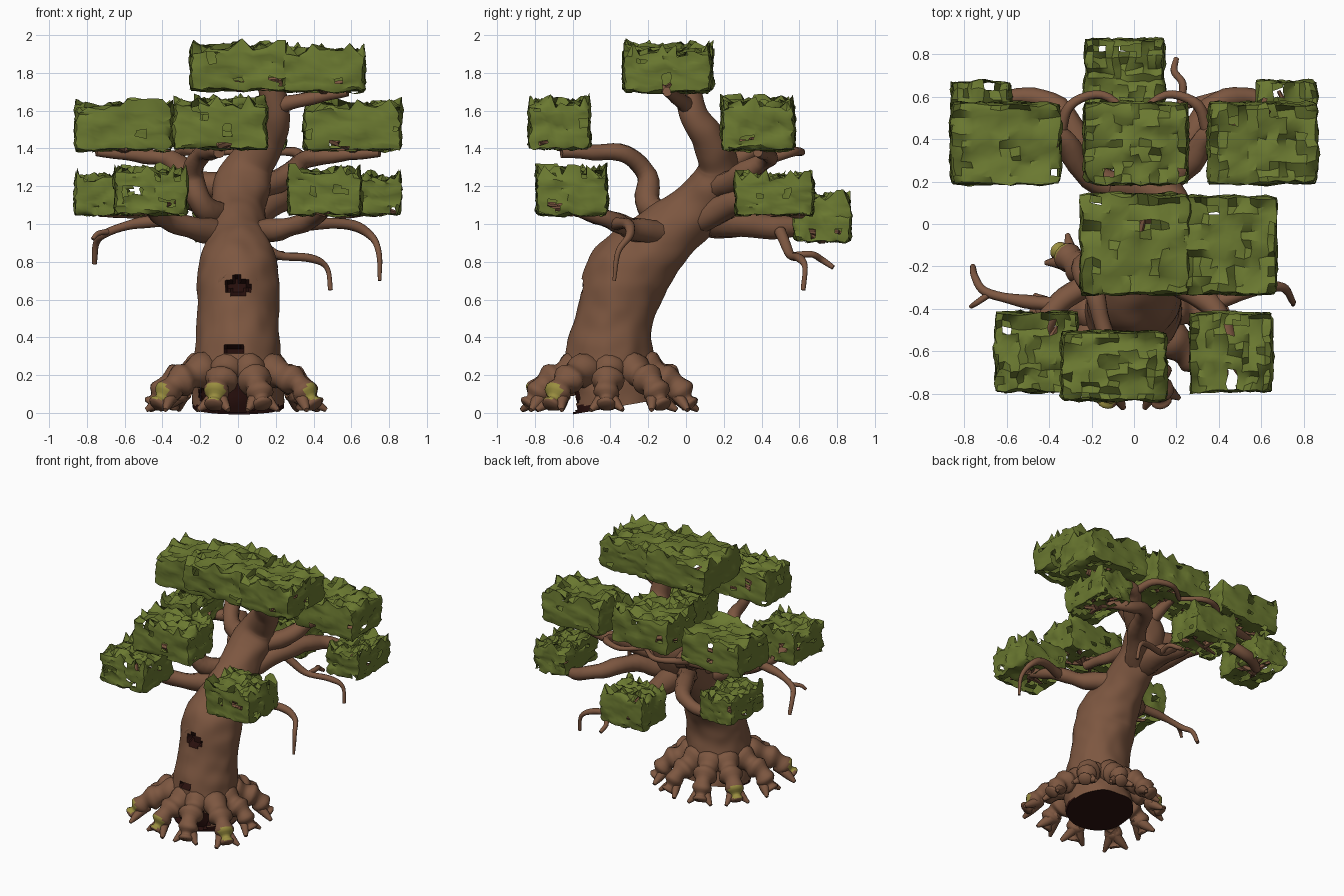
import bpy, bmesh, math, random
from mathutils import Vector, noise

if "Cube" in bpy.data.objects:
    bpy.data.objects.remove(bpy.data.objects["Cube"])

random.seed(7)


def mat(name, rgb):
    m = bpy.data.materials.new(name)
    m.diffuse_color = (*rgb, 1)
    m.use_nodes = True
    m.node_tree.nodes["Principled BSDF"].inputs["Base Color"].default_value = m.diffuse_color
    return m


BARK = mat("bark brown", (0.205, 0.095, 0.052))
LEAF = mat("leaf green", (0.145, 0.19, 0.03))
DARK = mat("hollow dark red", (0.022, 0.005, 0.004))
NAIL = mat("root tip olive", (0.32, 0.27, 0.05))


def finish(bm, name, mats, angle=50):
    me = bpy.data.meshes.new(name)
    bm.to_mesh(me)
    bm.free()
    ob = bpy.data.objects.new(name, me)
    bpy.context.collection.objects.link(ob)
    for m in mats:
        me.materials.append(m)
    bpy.ops.object.select_all(action='DESELECT')
    ob.select_set(True)
    bpy.context.view_layer.objects.active = ob
    bpy.ops.object.shade_smooth_by_angle(angle=math.radians(angle))
    return ob


def spline(pts, steps):
    """Catmull-Rom through points of any dimension."""
    p = [Vector(q) for q in pts]
    p = [p[0] * 2 - p[1]] + p + [p[-1] * 2 - p[-2]]
    out = []
    for i in range(1, len(p) - 2):
        a, b, c, d = p[i - 1:i + 3]
        for s in range(steps):
            t = s / steps
            out.append(0.5 * (2 * b + (c - a) * t + (2 * a - 5 * b + 4 * c - d) * t * t
                              + (3 * b - a - 3 * c + d) * t ** 3))
    return out + [p[-2]]


def tube_mesh(path, radii, sides, lump=0.0):
    """Skin rings along a path; radii are (side, depth) pairs."""
    bm = bmesh.new()
    rings, u = [], None
    n = len(path)
    for i, c in enumerate(path):
        t = (path[min(i + 1, n - 1)] - path[max(i - 1, 0)]).normalized()
        if u is None:
            u = Vector((1, 0, 0)) if abs(t.x) < 0.8 else Vector((0, 1, 0))
        u = (u - t * u.dot(t)).normalized()
        v = t.cross(u)
        ring = []
        for k in range(sides):
            a = 2 * math.pi * k / sides
            q = c + u * math.cos(a) * radii[i][0] + v * math.sin(a) * radii[i][1]
            q += (q - c) * noise.noise(q * 9) * lump
            ring.append(bm.verts.new(q))
        rings.append(ring)
    for a, b in zip(rings, rings[1:]):
        for k in range(sides):
            j = (k + 1) % sides
            bm.faces.new((a[k], a[j], b[j], b[k]))
    bm.faces.new(rings[0][::-1])
    bm.faces.new(rings[-1])
    return bm


def branch(name, pts, r0, r1, sides=10, steps=5):
    path = spline(pts, steps)
    n = len(path) - 1
    rad = [(r0 + (r1 - r0) * i / n,) * 2 for i in range(n + 1)]
    return finish(tube_mesh(path, rad, sides, 0.25), name, [BARK])


# Trunk: x, y, z, half width, half depth
trunk = [(0, -.38, .03, .24, .23), (0, -.41, .22, .235, .24), (0, -.375, .5, .215, .205),
         (0, -.30, .74, .215, .22), (0, -.13, .92, .16, .175), (0, .04, 1.07, .145, .15),
         (.02, .14, 1.2, .15, .125), (.07, .17, 1.32, .125, .105), (.16, .12, 1.45, .095, .09),
         (.2, .04, 1.58, .075, .075), (.17, 0, 1.76, .07, .07)]
sp = spline([Vector(t) for t in trunk], 14)
bm = tube_mesh([Vector(s[:3]) for s in sp], [(s[3], s[4]) for s in sp], 96, 0.06)
# Hollows: centre x, z, half width, half height (front faces only)
hollows = [(0, .67, .07, .052), (-.02, .34, .055, .032), (-.02, .1, .19, .1)]
push = set()
for f in bm.faces:
    c = f.calc_center_median()
    if c.z < .04:
        f.material_index = 1
    if c.y > -.4:
        continue
    for x, z, w, h in hollows:
        if ((c.x - x) / w) ** 2 + ((c.z - z) / h) ** 2 < 1:
            f.material_index = 1
            push.update(f.verts)
for v in push:
    if all(f.material_index for f in v.link_faces):
        v.co.y += .05
finish(bm, "trunk", [BARK, DARK])

# Brow ridge around the upper hollow
ring = [(.1 * math.cos(a), -.505 - .01 * math.sin(a), .67 + .08 * math.sin(a))
        for a in [i * math.pi / 6 for i in range(13)]]
branch("hollow_rim", ring, .016, .016, 8, 3)

# Roots: tip x, tip y, has an olive tip
roots = [(-.13, -.84, 1), (.13, -.84, 0), (-.43, -.72, 1), (.41, -.72, 1), (-.46, -.42, 0),
         (.42, -.42, 0), (-.36, -.12, 1), (.36, -.12, 0), (-.14, .03, 0), (.14, .03, 0)]
for i, (x, y, olive) in enumerate(roots):
    hub = Vector((x * .3, -.40 + (y + .40) * .3, 0))
    tip = Vector((x, y, 0))
    out = tip - hub
    side = Vector((-out.y, out.x, 0)).normalized()
    pts = [hub + out * s + Vector((0, 0, z)) for s, z in
           ((.1, .24), (.45, .19), (.7, .15), (.88, .08), (1.0, .035))]
    path = spline(pts, 6)
    n = len(path) - 1
    rad = [(.085 - .05 * (k / n) ** 1.5 + .012 * math.sin(k * .9),) * 2 for k in range(n + 1)]
    bm = tube_mesh(path, rad, 14, 0.2)
    spot = pts[3] + Vector((0, 0, .03)) + out.normalized() * .03
    for v in bm.verts:
        v.co.z = max(v.co.z, .012)
    for f in bm.faces:
        if olive and (f.calc_center_median() - spot).length < .055:
            f.material_index = 1
    finish(bm, f"root_{i}", [BARK, NAIL])
    # forked toes
    for s in (-1, 1):
        a = pts[2] - Vector((0, 0, .04))
        b = hub + out * .9 + side * s * .05 + Vector((0, 0, .05))
        c = hub + out * 1.02 + side * s * .085 + Vector((0, 0, .015))
        branch(f"root_toe_{i}_{s}", [a, b, c], .045, .012, 8, 4)

# Mirrored limbs
for s, side in ((-1, "left"), (1, "right")):
    branch(f"{side}_front_branch", [(s * .06, -.12, .95), (s * .22, -.28, .97),
           (s * .38, -.40, 1.02), (s * .47, -.6, 1.08)], .075, .035)
    branch(f"{side}_back_lower_branch", [(s * .05, .08, 1.02), (s * .22, .3, 1.13),
           (s * .36, .55, 1.12), (s * .55, .6, 1.07), (s * .72, .5, 1.07)], .08, .028)
    branch(f"{side}_back_upper_branch", [(s * .05, .15, 1.18), (s * .24, .26, 1.24),
           (s * .35, .42, 1.34), (s * .5, .44, 1.36), (s * .75, .38, 1.38)], .075, .025)
    branch(f"{side}_back_arc", [(s * .35, .42, 1.34), (s * .3, .56, 1.38), (s * .15, .61, 1.38),
           (0, .5, 1.38)], .03, .015)

# Single limbs and drooping twigs
limbs = [
    ("front_curl_branch", [(-.05, -.02, 1.02), (-.19, -.2, 1.1), (-.24, -.21, 1.26),
                           (-.19, -.32, 1.37), (-.14, -.5, 1.38), (-.1, -.66, 1.38)], .075, .03),
    ("rear_branch", [(0, .08, 1.04), (0, .3, 1.0), (-.02, .55, .98), (-.05, .72, 1.0)], .1, .035),
    ("centre_rear_branch", [(.05, .17, 1.28), (.02, .3, 1.36), (0, .42, 1.41)], .06, .03),
    ("top_branch", [(.18, .02, 1.62), (.36, -.04, 1.66), (.58, -.1, 1.7)], .05, .025),
    ("left_droop", [(-.36, -.38, 1.02), (-.55, -.36, 1.0), (-.7, -.32, .95), (-.75, -.25, .9),
                    (-.76, -.2, .79)], .034, .012),
    ("left_droop_fork", [(-.68, -.33, .96), (-.74, -.37, .95), (-.77, -.39, .92)], .018, .01),
    ("right_droop", [(.36, -.38, 1.0), (.58, -.31, 1.0), (.7, -.3, .94), (.745, -.36, .85),
                     (.75, -.38, .7)], .034, .01),
    ("rear_droop", [(.05, .5, .96), (.2, .55, .84), (.38, .6, .82), (.47, .63, .77),
                    (.49, .62, .65)], .03, .012),
    ("rear_droop_fork", [(.22, .56, .83), (.23, .66, .84), (.19, .72, .81), (.2, .78, .77)],
     .024, .012)]
for name, pts, r0, r1 in limbs:
    branch(name, pts, r0, r1)


# Foliage: ragged hollow boxes with punched gaps and a mostly open base
def foliage(name, x0, x1, y0, y1, z0, z1):
    bm = bmesh.new()
    bmesh.ops.create_cube(bm, size=1)
    bmesh.ops.subdivide_edges(bm, edges=bm.edges[:], cuts=10, use_grid_fill=True)
    ctr = Vector(((x0 + x1) / 2, (y0 + y1) / 2, (z0 + z1) / 2))
    dim = Vector((x1 - x0, y1 - y0, z1 - z0))
    gone = []
    for f in bm.faces:
        c = f.calc_center_median()
        n = f.normal
        p = Vector((c.x * dim.x, c.y * dim.y, c.z * dim.z)) + ctr
        gap = noise.noise(p * 14 + Vector((3, 1, 7)))
        limit = .3 if c.z < -.49 and max(abs(c.x), abs(c.y)) < .42 else .5
        if c.z < -.49:
            limit -= .3
        if gap > limit:
            gone.append(f)
    for v in bm.verts:
        c = v.co.copy()
        rim = max(abs(c.x), abs(c.y)) > .49
        edge = sum(abs(k) > .49 for k in c)
        p = Vector((c.x * dim.x, c.y * dim.y, c.z * dim.z))
        p *= 1 - .025 * (edge - 1)
        p += noise.noise_vector((p + ctr) * 12) * .016
        p += Vector([random.uniform(-.007, .007) for _ in range(3)])
        if c.z > .49:
            p.z += random.choice((-.015, 0, .005, .045)) if rim else random.choice((-.02, 0, 0, .025))
        v.co = p + ctr
    bmesh.ops.delete(bm, geom=gone, context='FACES')
    finish(bm, name, [LEAF], 40)
    # twigs spreading inside the clump
    hub = Vector((ctr.x, ctr.y, z0 + .01))
    for i in range(6):
        a = i * math.pi / 3 + random.uniform(-.4, .4)
        end = hub + Vector((math.cos(a) * dim.x * .42, math.sin(a) * dim.y * .42,
                            random.uniform(.0, .06)))
        mid = (hub + end) / 2 + Vector((random.uniform(-.03, .03), random.uniform(-.03, .03), .01))
        branch(f"{name}_twig_{i}", [hub, mid, end], .025, .01, 6, 3)


foliage("top_foliage_left", -.25, .26, -.33, .14, 1.71, 1.93)
foliage("top_foliage_right", .24, .67, -.33, .13, 1.70, 1.91)
foliage("front_centre_foliage", -.34, .15, -.83, -.51, 1.40, 1.64)
foliage("rear_centre_foliage", -.23, .25, .19, .57, 1.40, 1.64)
foliage("rear_low_foliage", -.23, .14, .57, .87, .91, 1.14)
for s, side in ((-1, "left"), (1, "right")):
    for part, a, b, y0, y1, z0, z1 in (("upper", .35, .86, .19, .57, 1.39, 1.62),
                                       ("lower", .58, .86, .26, .67, 1.05, 1.24),
                                       ("front", .27, .65, -.79, -.42, 1.05, 1.27)):
        foliage(f"{side}_{part}_foliage", min(s * a, s * b), max(s * a, s * b), y0, y1, z0, z1)
